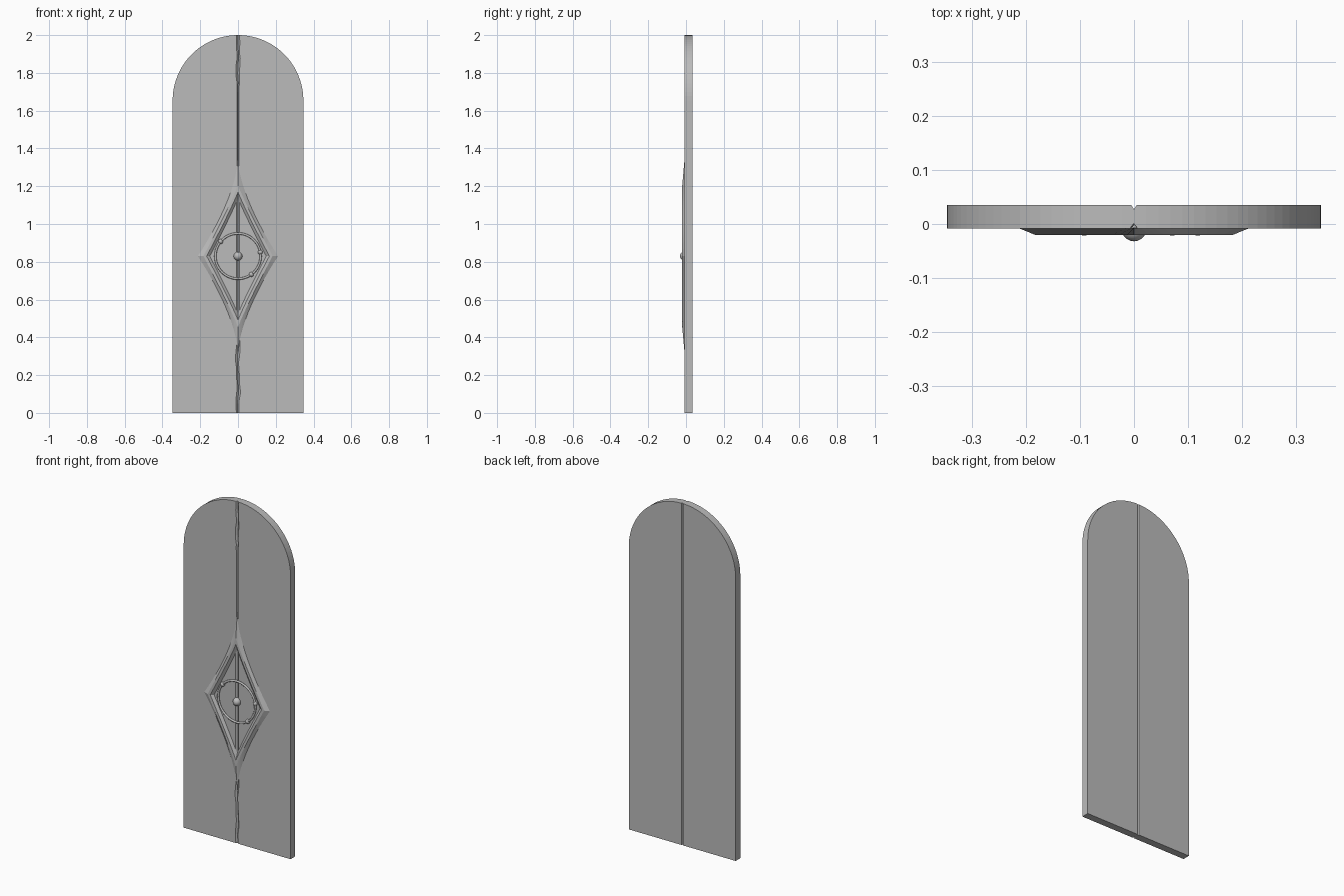
import bpy, bmesh, math, random

if "Cube" in bpy.data.objects:
    bpy.data.objects.remove(bpy.data.objects["Cube"])

stone = bpy.data.materials.new("grey_stone")
stone.use_nodes = True
GREY = (0.5, 0.5, 0.5, 1)
stone.diffuse_color = GREY
stone.node_tree.nodes["Principled BSDF"].inputs["Base Color"].default_value = GREY

FRONT, BACK = -0.008, 0.035
HALF, MID = 0.346, 0.83


def make(name, bm):
    bmesh.ops.recalc_face_normals(bm, faces=bm.faces)
    mesh = bpy.data.meshes.new(name)
    bm.to_mesh(mesh)
    bm.free()
    mesh.materials.append(stone)
    ob = bpy.data.objects.new(name, mesh)
    bpy.context.collection.objects.link(ob)
    return ob


def loft(name, loops, caps=False):
    bm = bmesh.new()
    rings = [[bm.verts.new(p) for p in loop] for loop in loops]
    n = len(rings[0])
    for a, b in zip(rings, rings[1:]):
        for i in range(n):
            j = (i + 1) % n
            bm.faces.new((a[i], a[j], b[j], b[i]))
    if caps:
        bm.faces.new(rings[0])
        bm.faces.new(rings[-1])
    return make(name, bm)


def smooth(ob):
    for p in ob.data.polygons:
        p.use_smooth = True


# Arched door slab
spring = 2 - HALF
outline = [(-HALF, 0), (HALF, 0)]
outline += [(HALF * math.cos(math.pi * i / 48), spring + HALF * math.sin(math.pi * i / 48))
            for i in range(49)]
slab = loft("door_slab", [[(x, y, z) for x, z in outline] for y in (FRONT, BACK)], True)


# V-shaped seams: straight at the back, chipped at the front
def seam(name, stations, surface, depth):
    d = 1 if surface < 0 else -1
    loops = []
    for z, x, w in stations:
        loops.append([(x - 2 * w, surface - d * depth, z), (x + 2 * w, surface - d * depth, z),
                      (x, surface + d * depth, z)])
    cutter = loft(name, loops, True)
    cutter.hide_render = True
    cutter.hide_viewport = True
    cutter.display_type = "WIRE"
    mod = slab.modifiers.new(name, "BOOLEAN")
    mod.operation = "DIFFERENCE"
    mod.solver = "EXACT"
    mod.object = cutter


random.seed(4)
stations = []
for i in range(43):
    z = -0.05 + i * 0.05
    chipped = z < 0.4 or z > 1.72
    x = random.uniform(-0.004, 0.003) if chipped else 0
    w = random.uniform(0.006, 0.011) if chipped else 0.005
    if 0.45 < z < 1.2:
        w = 0.009
    stations.append((z, x, w))
seam("front_seam_cutter", stations, FRONT, 0.009)
seam("back_seam_cutter", [(-0.1, 0, 0.005), (2.1, 0, 0.005)], BACK, 0.008)


# Raised diamond frame with flared, concave outer slopes
def diamond(half_w, half_h, power, y, n=12):
    pts = []
    for i in range(4 * n):
        q, t = divmod(i, n)
        t /= n
        u = t if q % 2 == 0 else 1 - t
        sx = 1 if q in (0, 3) else -1
        sz = 1 if q < 2 else -1
        pts.append((sx * half_w * (1 - u) ** power, y, MID + sz * half_h * u))
    return pts


loft("diamond_frame", [
    diamond(0.215, 0.52, 1.6, FRONT + 0.001),
    diamond(0.183, 0.375, 1.08, -0.02),
    diamond(0.166, 0.34, 1.08, -0.02),
    diamond(0.148, 0.305, 1.08, FRONT + 0.001),
])

# Ring, three beads on it and the central boss
RING = 0.12
bpy.ops.mesh.primitive_torus_add(major_radius=RING, minor_radius=0.006, major_segments=48,
                                 minor_segments=10, location=(0, -0.011, MID),
                                 rotation=(math.pi / 2, 0, 0))
ring = bpy.context.object
ring.name = "ring"
ring.data.materials.append(stone)
smooth(ring)


def ball(name, x, y, z, r):
    bpy.ops.mesh.primitive_uv_sphere_add(segments=20, ring_count=12, radius=r, location=(x, y, z))
    ob = bpy.context.object
    ob.name = name
    ob.data.materials.append(stone)
    smooth(ob)


for i, deg in enumerate((10, 140, -54)):
    a = math.radians(deg)
    ball(f"ring_bead_{i + 1}", RING * math.cos(a), -0.009, MID + RING * math.sin(a), 0.0125)
ball("central_boss", 0, -0.009, MID, 0.023)
